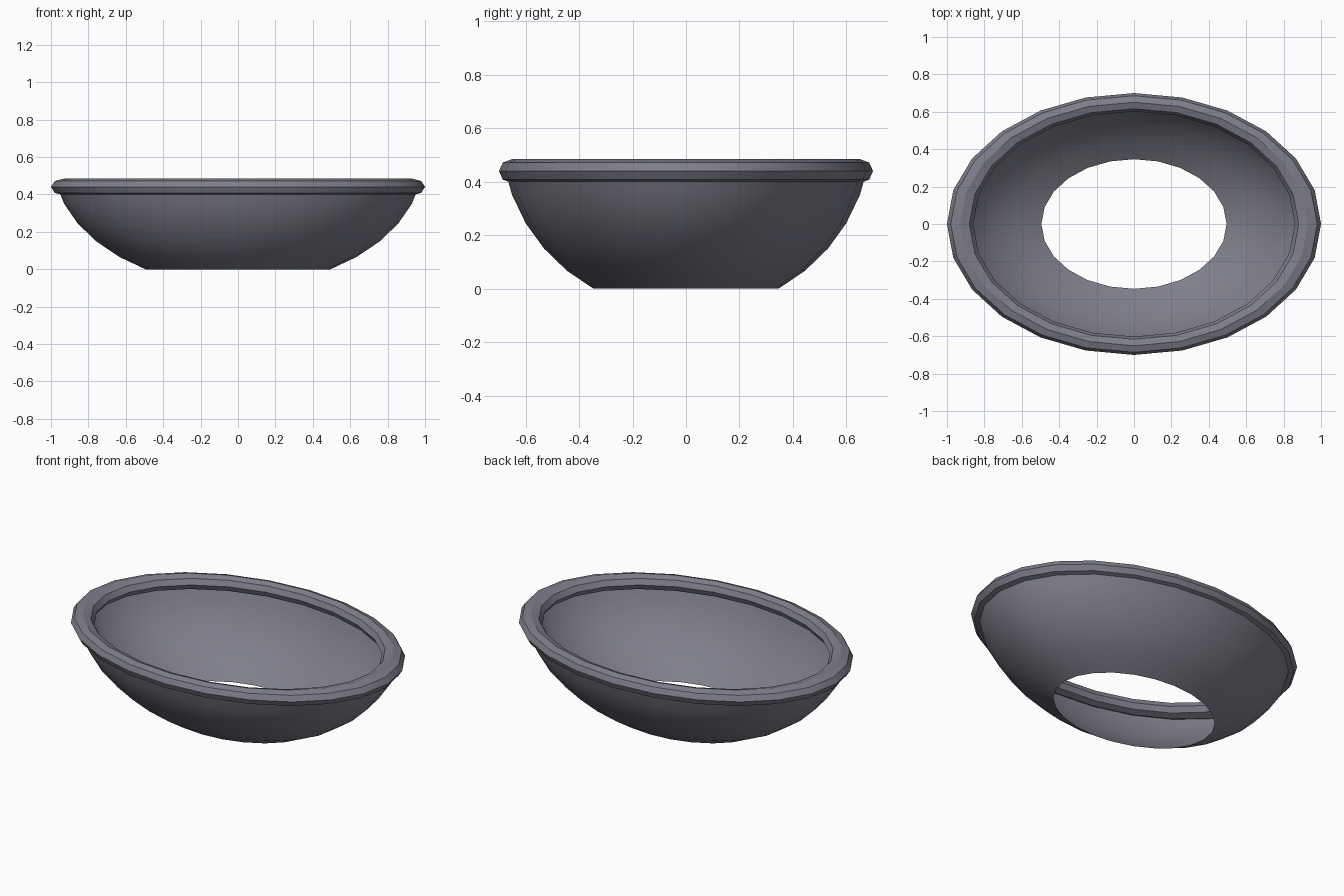
import bpy, bmesh, math

cube = bpy.data.objects.get("Cube")
if cube:
    bpy.data.objects.remove(cube, do_unlink=True)

SIDES = 24
OVAL = 0.7  # depth relative to width

grey = bpy.data.materials.new("slate grey")
grey.use_nodes = True
colour = (0.205, 0.21, 0.255, 1)
grey.diffuse_color = colour
grey.node_tree.nodes["Principled BSDF"].inputs["Base Color"].default_value = colour


def oval_lathe(name, profile, closed=False):
    """Sweep a (radius, height) profile round an oval."""
    bm = bmesh.new()
    rings = []
    for r, z in profile:
        angles = [math.tau * i / SIDES for i in range(SIDES)]
        rings.append([bm.verts.new((r * math.cos(a), OVAL * r * math.sin(a), z))
                      for a in angles])
    pairs = list(zip(rings, rings[1:]))
    if closed:
        pairs.append((rings[-1], rings[0]))
    for low, high in pairs:
        for i in range(SIDES):
            j = (i + 1) % SIDES
            bm.faces.new((low[i], low[j], high[j], high[i]))
    mesh = bpy.data.meshes.new(name)
    bm.to_mesh(mesh)
    bm.free()
    mesh.materials.append(grey)
    obj = bpy.data.objects.new(name, mesh)
    bpy.context.collection.objects.link(obj)
    bpy.ops.object.select_all(action='DESELECT')
    obj.select_set(True)
    bpy.context.view_layer.objects.active = obj
    bpy.ops.object.shade_smooth_by_angle(angle=math.radians(30))
    return obj


# Basin: thin open shell, a band of a flattened sphere with a drain opening
basin = []
for degrees in range(30, 81, 10):
    t = math.radians(degrees)
    basin.append((0.99 * math.sin(t), 0.67 * (math.cos(math.radians(30)) - math.cos(t))))
oval_lathe("basin", basin)

# Rim: eight-sided rolled lip
rim = [(0.93 + 0.07 * math.cos(math.tau * k / 8), 0.44 + 0.045 * math.sin(math.tau * k / 8))
       for k in range(8)]
oval_lathe("rim", rim, closed=True)
